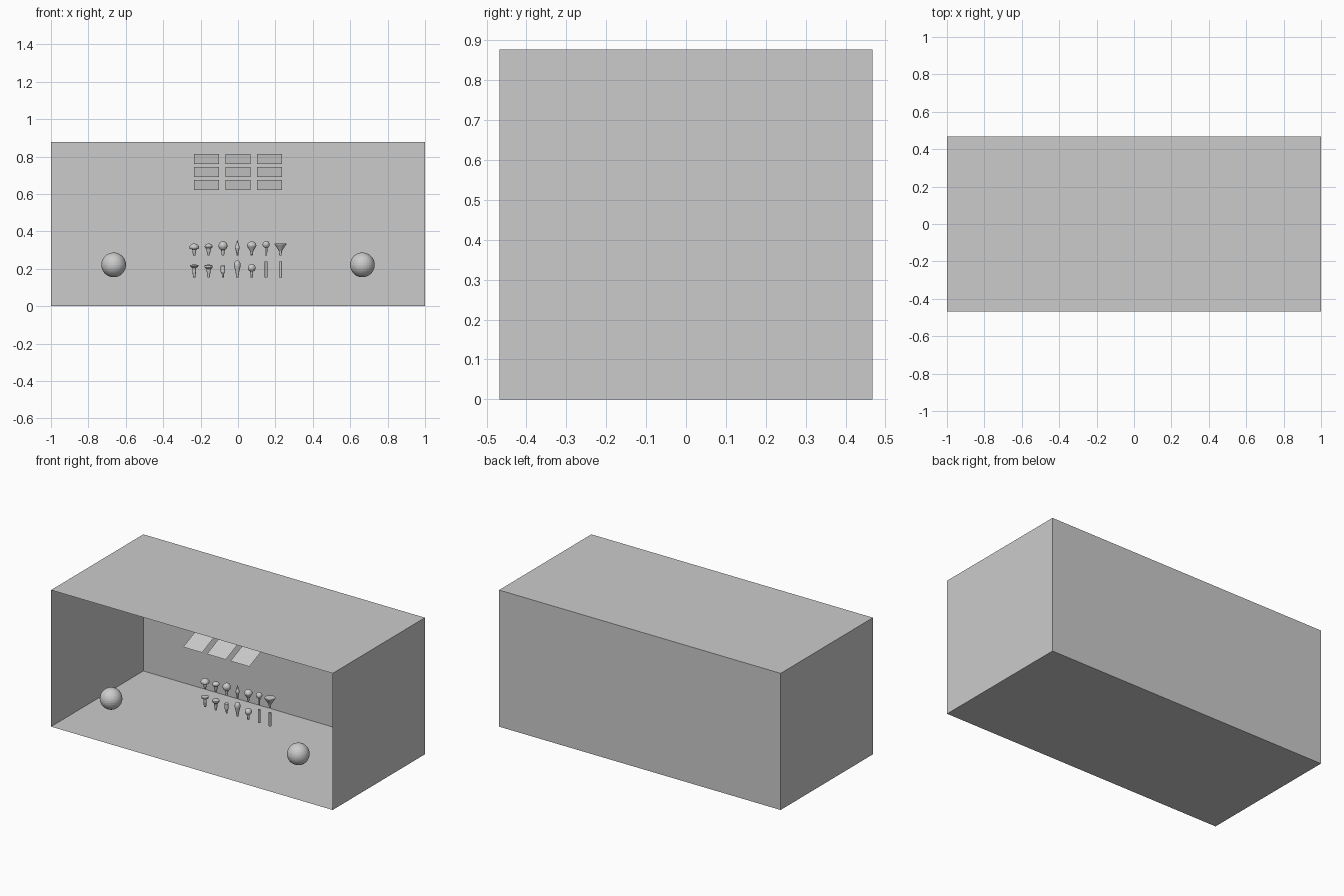
import bpy, bmesh, math
from mathutils import Vector

if "Cube" in bpy.data.objects:
    bpy.data.objects.remove(bpy.data.objects["Cube"])


def make_object(name, bm, loc=(0, 0, 0)):
    mesh = bpy.data.meshes.new(name)
    bm.to_mesh(mesh)
    bm.free()
    obj = bpy.data.objects.new(name, mesh)
    obj.location = loc
    bpy.context.collection.objects.link(obj)
    return obj


def lathe(name, profile, loc, sides=16):
    """Revolve (radius, height) points about z."""
    bm = bmesh.new()
    verts = [bm.verts.new((r, 0, z)) for r, z in profile]
    edges = [bm.edges.new(pair) for pair in zip(verts, verts[1:])]
    bmesh.ops.spin(bm, geom=verts + edges, axis=(0, 0, 1), cent=(0, 0, 0),
                   steps=sides, angle=math.tau, use_duplicate=False)
    bmesh.ops.remove_doubles(bm, verts=bm.verts, dist=0.0002)
    bmesh.ops.recalc_face_normals(bm, faces=bm.faces)
    return make_object(name, bm, loc)


def arc(r, z, start, end, n=8, squash=1.0):
    """Profile arc, angles in degrees from the bottom pole."""
    pts = []
    for i in range(n + 1):
        a = math.radians(start + (end - start) * i / n)
        pts.append((max(0, r * math.sin(a)), z - squash * r * math.cos(a)))
    return pts


# Room shell: single-sided walls, open at the front
bm = bmesh.new()
bmesh.ops.create_cube(bm, size=1)
for v in bm.verts:
    v.co = Vector((v.co.x * 2, v.co.y * 0.936, (v.co.z + 0.5) * 0.877))
bm.normal_update()
front = [f for f in bm.faces if f.normal.y < -0.9]
bmesh.ops.delete(bm, geom=front, context='FACES_ONLY')
make_object("room_shell", bm)

# Two large balls near the front
for side, x in (("left", -0.665), ("right", 0.665)):
    bm = bmesh.new()
    bmesh.ops.create_uvsphere(bm, u_segments=32, v_segments=16, radius=0.066)
    make_object(side + "_ball", bm, (x, -0.338, 0.221))

# Tilted 3 x 3 grid of flat panels, rising to the back
for row in (-1, 0, 1):
    for col in (-1, 0, 1):
        bm = bmesh.new()
        bm.faces.new([bm.verts.new((sx * 0.067, sy * 0.063, sy * 0.027))
                      for sx, sy in ((-1, -1), (1, -1), (1, 1), (-1, 1))])
        make_object("panel", bm, (col * 0.168, row * 0.157, 0.718 + row * 0.07))

# Small turned pegs; heights are measured from the peg's foot
upper = [
    ("dome_peg", [(0, 0), (.006, 0), (.011, .033), (.024, .037)]
     + arc(.026, .043, 90, 180, 6, .85)),
    ("cap_peg", [(0, 0), (.005, 0), (.013, .037), (.021, .047)]
     + arc(.021, .05, 90, 180, 6, .7)),
    ("ball_peg", [(0, 0), (.006, 0), (.01, .03)] + arc(.024, .053, 25, 180, 10)),
    ("spindle_peg", [(0, 0), (.005, 0), (.006, .02), (.013, .042), (.006, .068), (0, .086)]),
    ("drop_peg", [(0, 0), (.005, 0), (.008, .023), (.024, .05)]
     + arc(.025, .054, 90, 180, 6, .9)),
    ("small_ball_peg", [(0, 0), (.006, 0), (.007, .044)] + arc(.019, .06, 25, 180, 10)),
    ("funnel_peg", [(0, 0), (.006, 0), (.008, .025), (.031, .06), (.032, .066), (0, .066)]),
]
lower = [
    ("flat_peg", [(0, 0), (.007, 0), (.01, .05), (.021, .057), (.022, .066), (0, .07)]),
    ("wide_peg", [(0, 0), (.006, 0), (.012, .044), (.022, .054), (.022, .064), (0, .07)]),
    ("cup_peg", [(0, 0), (.005, 0), (.006, .018), (.012, .03), (.012, .062), (0, .064)]),
    ("club_peg", [(0, 0), (.006, 0), (.009, .025), (.017, .06)]
     + arc(.017, .07, 90, 180, 6, 1.2)),
    ("round_peg", [(0, 0), (.006, 0), (.008, .03)] + arc(.021, .051, 25, 180, 10)),
    ("plain_peg", [(0, 0), (.007, 0), (.007, .086), (0, .086)]),
    ("plain_peg", [(0, 0), (.008, 0), (.008, .086), (0, .086)]),
]
for foot, pegs in ((0.27, upper), (0.154, lower)):
    for i, (name, profile) in enumerate(pegs):
        lathe(name, profile, (-0.234 + 0.0768 * i, 0.0, foot))
